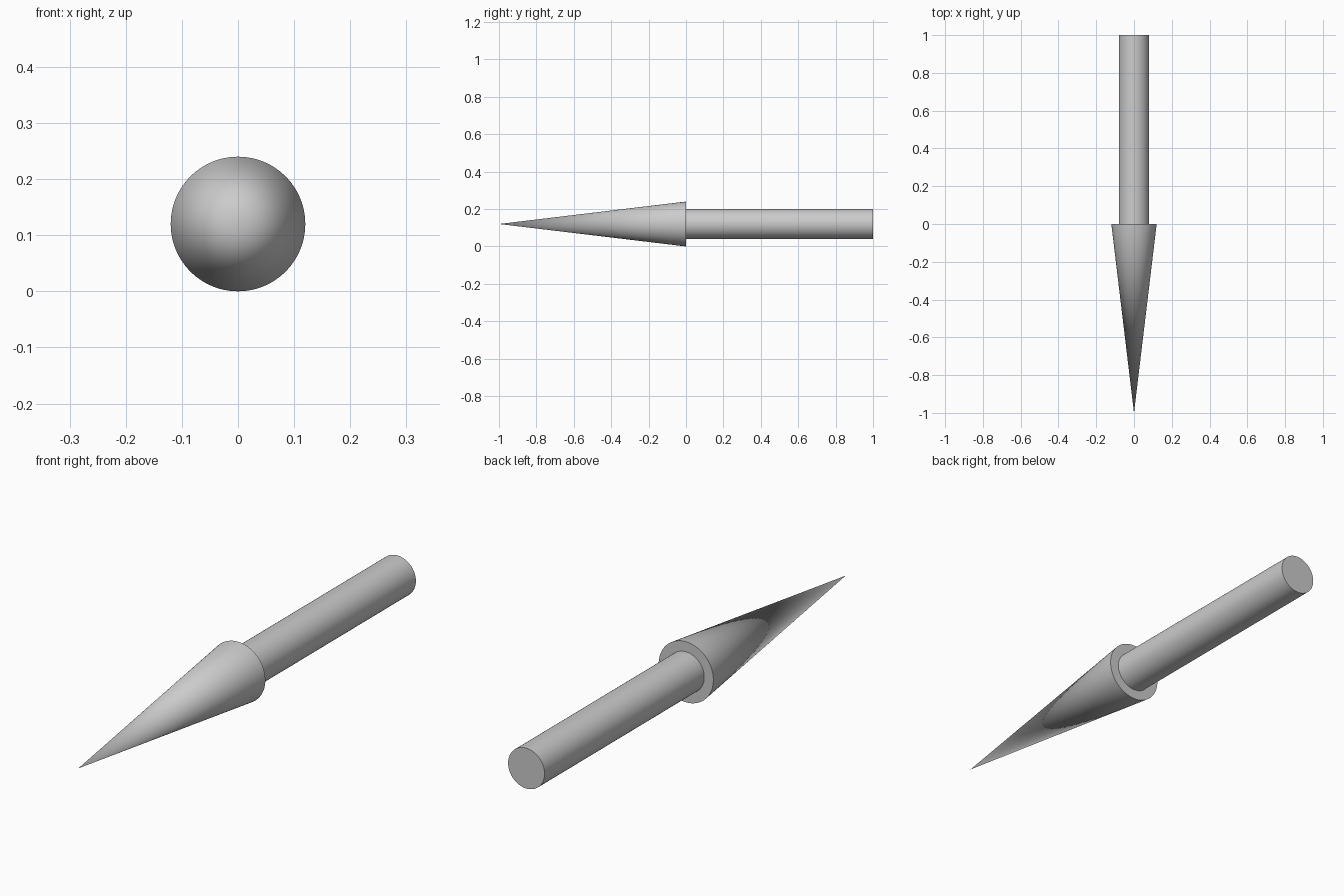
import bpy
import math

if "Cube" in bpy.data.objects:
    bpy.data.objects.remove(bpy.data.objects["Cube"])

SIDES = 64
AXIS_Z = 0.12  # height of the arrow's centre line


def turned_part(name, r_back, r_front, y_back, y_front):
    """Round part along y, tapering from its back radius to its front radius."""
    bpy.ops.mesh.primitive_cone_add(
        vertices=SIDES, radius1=r_back, radius2=r_front, depth=y_back - y_front,
        location=(0, (y_back + y_front) / 2, AXIS_Z),
        rotation=(math.radians(90), 0, 0))
    obj = bpy.context.object
    obj.name = name
    bpy.ops.object.transform_apply(location=False, rotation=True, scale=True)
    bpy.ops.object.shade_smooth_by_angle(angle=math.radians(30))
    return obj


# Pointed head, tip towards the front
turned_part("arrow_head", 0.12, 0.0, 0.0, -1.0)

# Straight shaft behind the head
turned_part("arrow_shaft", 0.08, 0.08, 1.0, 0.0)
